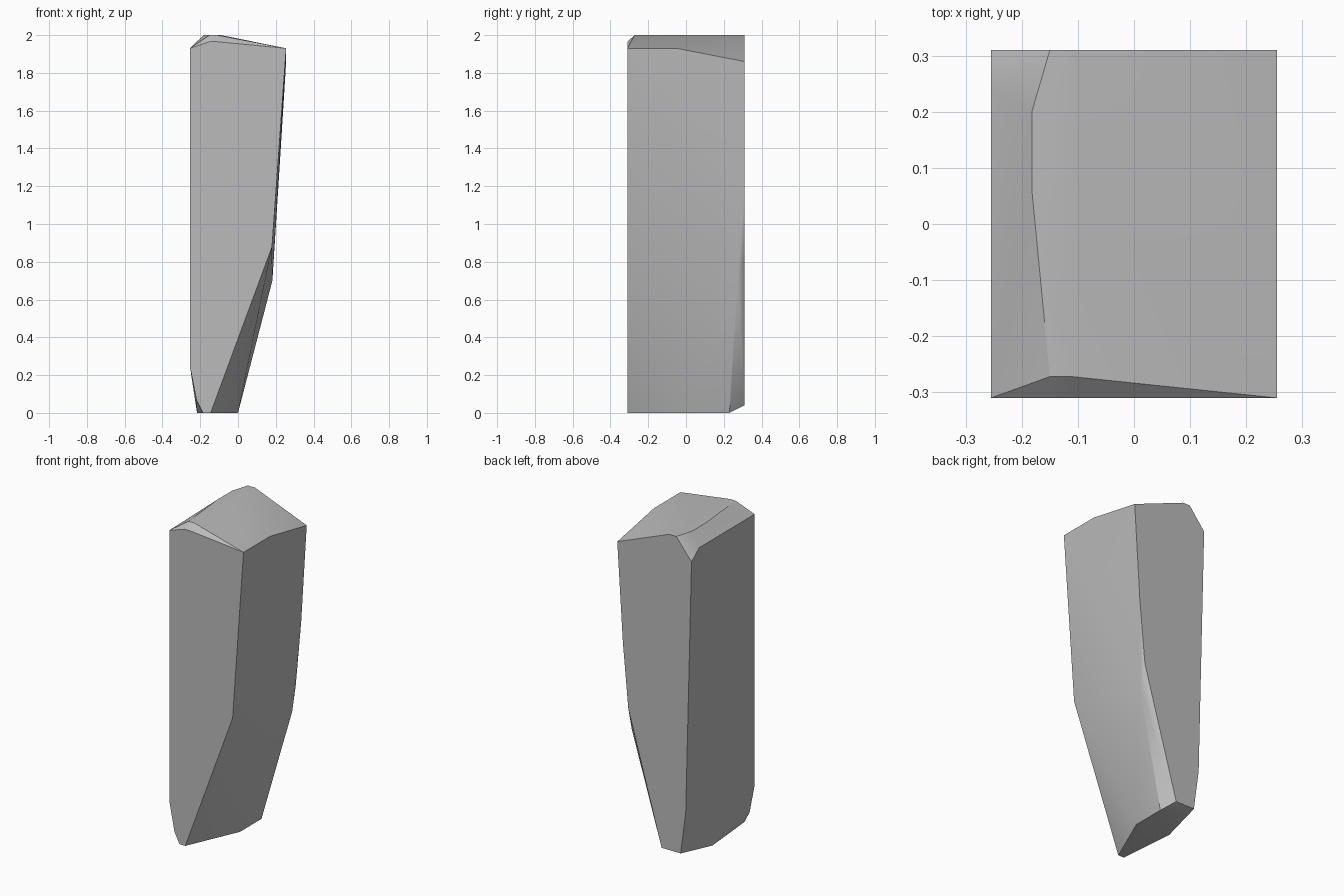
import bpy
import bmesh
import math

cube = bpy.data.objects.get("Cube")
if cube:
    bpy.data.objects.remove(cube, do_unlink=True)

# Single stone colour
stone = bpy.data.materials.new("stone_grey")
stone.use_nodes = True
colour = (0.5, 0.5, 0.5, 1)
stone.diffuse_color = colour
stone.node_tree.nodes["Principled BSDF"].inputs["Base Color"].default_value = colour

FRONT, BACK = -0.31, 0.31

# Front face outline, as x and z
front = [(-0.255, 1.93), (-0.15, 1.965), (-0.11, 1.965), (0.255, 1.93),
         (0.18, 0.88), (-0.145, 0), (-0.185, 0), (-0.22, 0.07), (-0.255, 0.25)]
# Back face outline, as x and z
back = [(-0.255, 1.87), (-0.15, 2), (-0.1, 2), (0.255, 1.86), (0.217, 1.25),
        (0.18, 0.85), (-0.05, 0.04), (-0.18, 0.04), (-0.215, 0.3)]
# Flat crest, as x and y
crest = [(-0.15, -0.272), (-0.11, -0.272), (-0.182, 0.06), (-0.182, 0.2), (-0.09, 0.05)]
# Foot, as x and y
foot = [(0, 0.02), (0, 0.23), (-0.217, 0.05)]
# Chipped corners on the sides
chips = [(-0.255, 0.235, 1.93), (0.255, -0.05, 1.93), (0.182, 0.272, 0.7)]

points = [(x, FRONT, z) for x, z in front] + [(x, BACK, z) for x, z in back]
points += [(x, y, 2) for x, y in crest] + [(x, y, 0) for x, y in foot] + chips

# Wrap the outlines in one faceted stone
bm = bmesh.new()
for p in points:
    bm.verts.new(p)
bmesh.ops.convex_hull(bm, input=bm.verts[:])
bmesh.ops.delete(bm, geom=[v for v in bm.verts if not v.link_faces], context='VERTS')
bmesh.ops.dissolve_limit(bm, angle_limit=math.radians(0.5),
                         verts=bm.verts[:], edges=bm.edges[:])
bmesh.ops.recalc_face_normals(bm, faces=bm.faces[:])
mesh = bpy.data.meshes.new("stone_pillar")
bm.to_mesh(mesh)
bm.free()
mesh.materials.append(stone)

pillar = bpy.data.objects.new("stone_pillar", mesh)
bpy.context.collection.objects.link(pillar)
bpy.context.view_layer.objects.active = pillar
pillar.select_set(True)
bpy.ops.object.shade_smooth_by_angle(angle=math.radians(30))

# Area-weighted normals keep the broad faces flat
weighted = pillar.modifiers.new("weighted_normals", 'WEIGHTED_NORMAL')
weighted.keep_sharp = True
